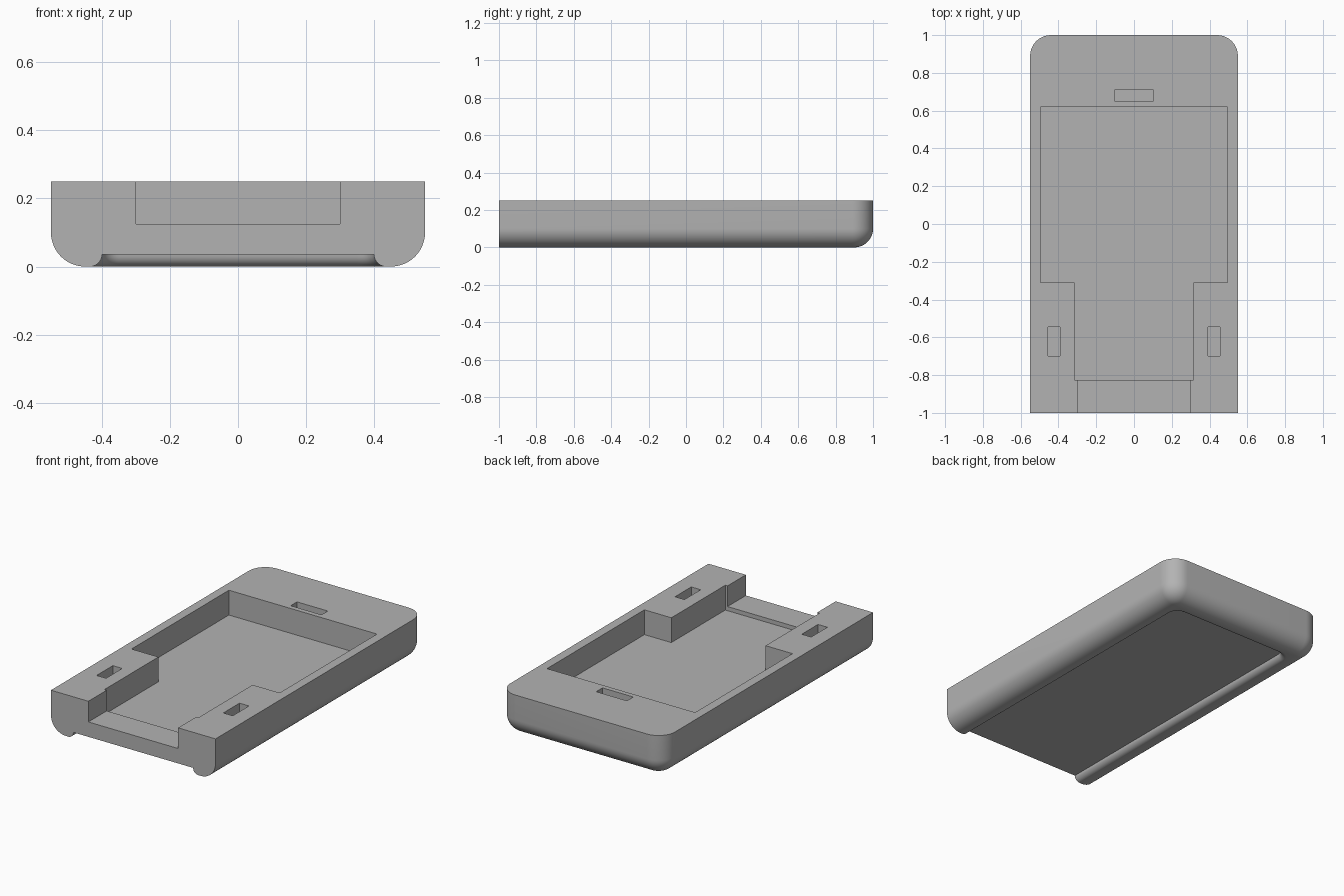
import bpy, bmesh
from math import sin, cos, pi

if "Cube" in bpy.data.objects:
    bpy.data.objects.remove(bpy.data.objects["Cube"])

grey = bpy.data.materials.new("plain grey")
grey.use_nodes = True
GREY = (0.45, 0.45, 0.45, 1)
grey.diffuse_color = GREY
grey.node_tree.nodes["Principled BSDF"].inputs["Base Color"].default_value = GREY


def outline(half_width, front, back, radius, steps=12):
    """Outline with a square front and two rounded back corners."""
    points = [(-half_width, front), (half_width, front)]
    for side in (1, -1):
        for i in range(steps + 1):
            a = pi / 2 * i / steps + (0 if side > 0 else pi / 2)
            points.append((side * (half_width - radius) + radius * cos(a),
                           back - radius + radius * sin(a)))
    return points


def loft(name, rings):
    """Solid from stacked outlines, given as (z, points) from the bottom up."""
    bm = bmesh.new()
    loops = [[bm.verts.new((x, y, z)) for x, y in pts] for z, pts in rings]
    for low, high in zip(loops, loops[1:]):
        n = len(low)
        for i in range(n):
            j = (i + 1) % n
            bm.faces.new((low[i], low[j], high[j], high[i]))
    bm.faces.new(loops[0][::-1])
    bm.faces.new(loops[-1])
    bmesh.ops.recalc_face_normals(bm, faces=bm.faces)
    mesh = bpy.data.meshes.new(name)
    bm.to_mesh(mesh)
    bm.free()
    mesh.materials.append(grey)
    obj = bpy.data.objects.new(name, mesh)
    bpy.context.collection.objects.link(obj)
    return obj


def prism(name, points, floor):
    return loft(name, [(floor, points), (0.3, points)])


def rect(x0, x1, y0, y1):
    return [(x0, y0), (x1, y0), (x1, y1), (x0, y1)]


# Tray body: rounded along the bottom sides and back, flat at the front
STEPS, ROUND, CORNER = 12, 0.1, 0.11
rings = []
for i in range(STEPS + 1):
    a = pi / 2 * i / STEPS
    inset = ROUND * (1 - sin(a))
    rings.append((ROUND * (1 - cos(a)),
                  outline(0.55 - inset, -1, 1 - inset, CORNER - inset)))
rings.append((0.25, outline(0.55, -1, 1, CORNER)))
tray = loft("tray_body", rings)

# Shallow underside recess with a rounded lip, open at the front
LIP = 0.035
rings = [(-0.02, outline(0.4 + LIP, -1.1, 0.85 + LIP, 0.05 + LIP))]
for i in range(9):
    a = pi / 2 * i / 8
    grow = LIP * (1 - sin(a))
    rings.append((LIP * (1 - cos(a)),
                  outline(0.4 + grow, -1.1, 0.85 + grow, 0.05 + grow)))
cutters = [loft("underside_recess", rings)]

# Stepped top pocket and the front channel leading into it
half = [(0.315, -0.825), (0.315, -0.31), (0.495, -0.31), (0.495, 0.62)]
pocket = half + [(-x, y) for x, y in reversed(half)]
cutters.append(prism("top_pocket", pocket, 0.10))
cutters.append(prism("front_channel", rect(-0.3, 0.3, -1.1, -0.6), 0.125))

# Three small slots in the rim
for name, area in (("back_slot", rect(-0.103, 0.103, 0.65, 0.71)),
                   ("left_slot", rect(0.392, 0.455, -0.7, -0.545)),
                   ("right_slot", rect(-0.455, -0.392, -0.7, -0.545))):
    cutters.append(prism(name, area, 0.19))

# Carve everything out of the body
bpy.ops.object.select_all(action="DESELECT")
tray.select_set(True)
bpy.context.view_layer.objects.active = tray
for cutter in cutters:
    cut = tray.modifiers.new(cutter.name, "BOOLEAN")
    cut.operation = "DIFFERENCE"
    cut.solver = "EXACT"
    cut.object = cutter
    bpy.ops.object.modifier_apply(modifier=cut.name)
    bpy.data.objects.remove(cutter)

bpy.ops.object.shade_smooth_by_angle(angle=pi / 6)
